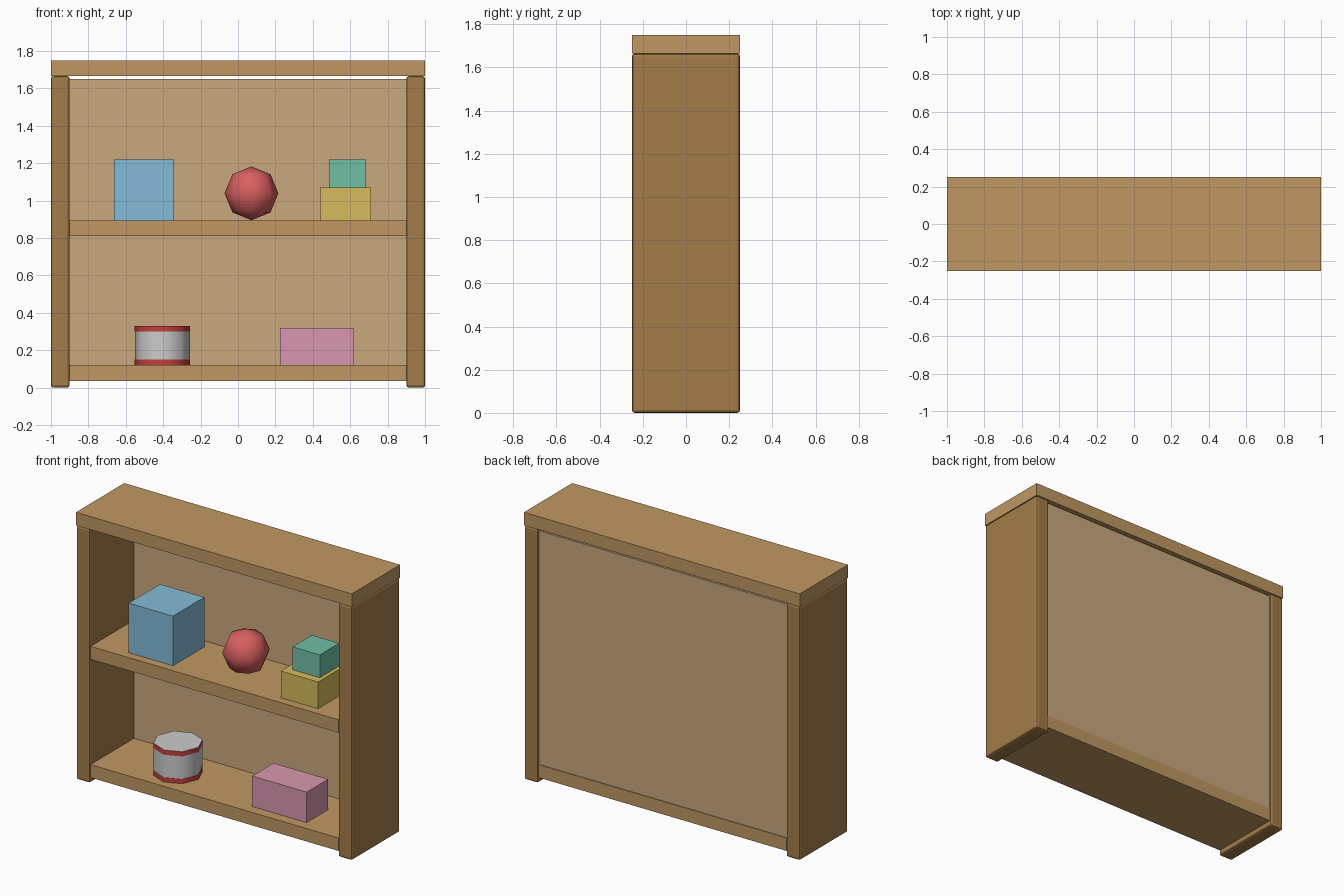
import bpy
import math

if "Cube" in bpy.data.objects:
    bpy.data.objects.remove(bpy.data.objects["Cube"])


def material(name, r, g, b):
    m = bpy.data.materials.new(name)
    m.diffuse_color = [(c / 255) ** 2.2 for c in (r, g, b)] + [1]
    m.use_nodes = True
    m.node_tree.nodes["Principled BSDF"].inputs["Base Color"].default_value = m.diffuse_color
    return m


WOOD = material("wood", 190, 150, 99)
DARK_WOOD = material("dark_wood", 162, 123, 75)
PANEL = material("panel_wood", 200, 167, 125)
BLUE = material("blue", 130, 185, 213)
RED = material("red", 215, 95, 95)
BAND = material("band_red", 195, 65, 65)
GREY = material("can_grey", 190, 190, 190)
GREEN = material("green", 112, 190, 165)
YELLOW = material("yellow", 212, 185, 92)
PINK = material("pink", 215, 150, 173)


def box(name, lo, hi, mat, bevel=0):
    """Axis-aligned box between two corners."""
    bpy.ops.mesh.primitive_cube_add(size=1, location=[(a + b) / 2 for a, b in zip(lo, hi)])
    ob = bpy.context.object
    ob.name = name
    ob.scale = [b - a for a, b in zip(lo, hi)]
    bpy.ops.object.transform_apply(location=False, rotation=False, scale=True)
    ob.data.materials.append(mat)
    if bevel:
        mod = ob.modifiers.new("soft_edges", 'BEVEL')
        mod.width = bevel
        mod.segments = 2
    return ob


def drum(name, x, y, z0, z1, radius, mat):
    """Eight-sided upright cylinder."""
    bpy.ops.mesh.primitive_cylinder_add(vertices=8, radius=radius, depth=z1 - z0,
                                        end_fill_type='NGON', location=(x, y, (z0 + z1) / 2))
    ob = bpy.context.object
    ob.name = name
    ob.data.materials.append(mat)
    bpy.ops.object.shade_smooth_by_angle(angle=math.radians(50))
    return ob


# Cabinet carcass
box("top_board", (-1, -0.25, 1.665), (1, 0.25, 1.75), WOOD)
for side, x in (("left", -0.95), ("right", 0.95)):
    box(side + "_side", (x - 0.05, -0.25, 0), (x + 0.05, 0.25, 1.665), DARK_WOOD, 0.013)
box("back_panel", (-0.9, 0.21, 0.04), (0.9, 0.237, 1.65), PANEL)
box("bottom_board", (-0.9, -0.242, 0.035), (0.9, 0.242, 0.12), WOOD)
box("middle_shelf", (-0.9, -0.242, 0.81), (0.9, 0.22, 0.895), WOOD)

# Items on the middle shelf
box("blue_block", (-0.663, -0.185, 0.895), (-0.342, 0.14, 1.22), BLUE)
box("yellow_block", (0.44, -0.185, 0.895), (0.71, 0.135, 1.07), YELLOW)
box("green_block", (0.487, -0.13, 1.07), (0.684, 0.07, 1.22), GREEN)
bpy.ops.mesh.primitive_uv_sphere_add(segments=8, ring_count=4, radius=0.144,
                                     location=(0.072, -0.02, 1.039))
ball = bpy.context.object
ball.name = "red_ball"
ball.data.materials.append(RED)
bpy.ops.object.shade_smooth()

# Items on the bottom board
drum("can_body", -0.404, -0.045, 0.12, 0.33, 0.147, GREY)
for label, z in (("lower", 0.12), ("upper", 0.299)):
    drum("can_band_" + label, -0.404, -0.045, z, z + 0.03, 0.1485, BAND)
box("pink_block", (0.225, -0.174, 0.12), (0.62, 0.048, 0.32), PINK)
